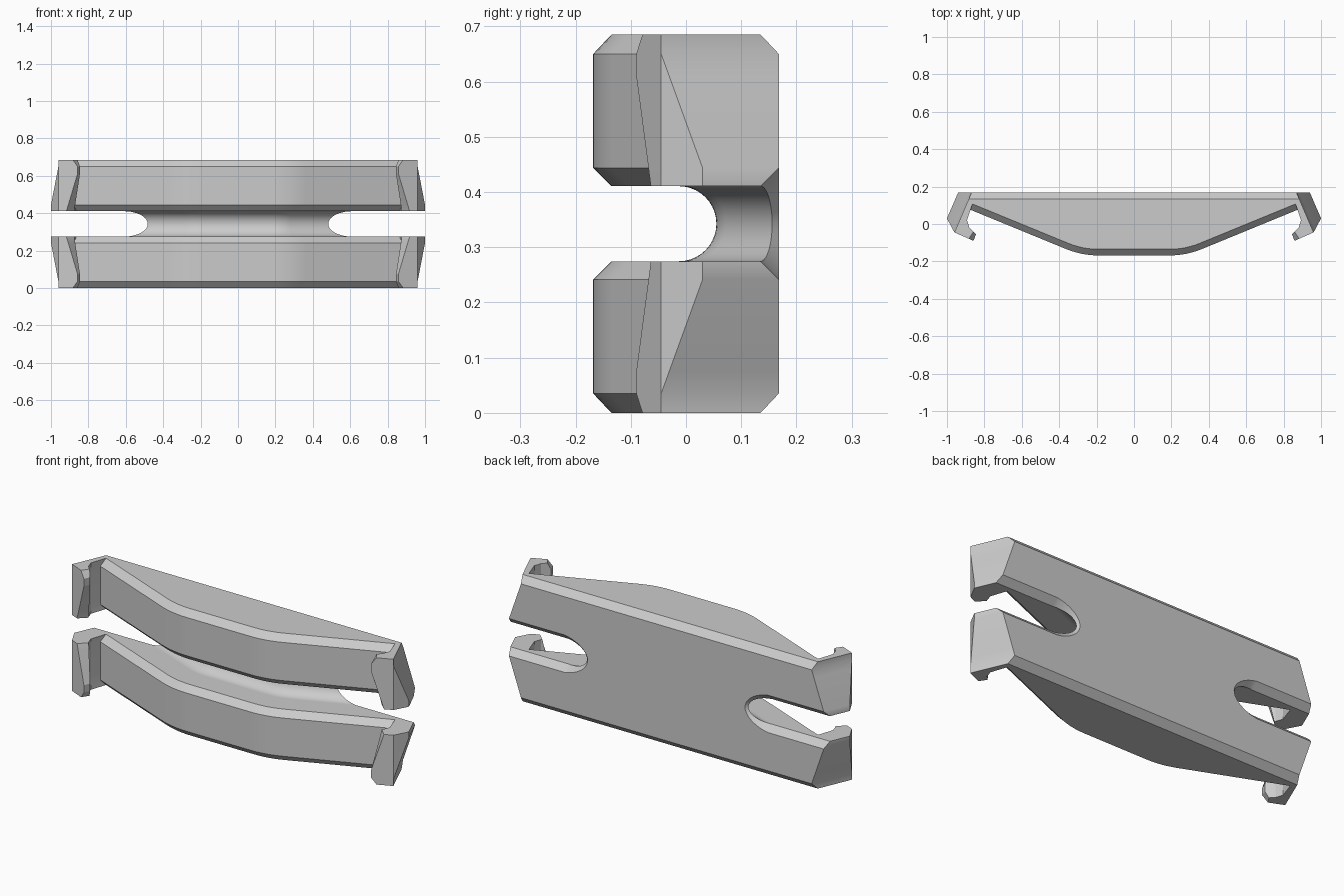
import bpy, bmesh, math

cube = bpy.data.objects.get("Cube")
if cube:
    bpy.data.objects.remove(cube, do_unlink=True)

MID = 0.3425              # height of the groove axis
GROOVE = 0.068            # groove radius
CH = 0.033                # chamfer size
BACK = 0.168              # rear face, and front face mirrored
TOP = 2 * MID
WALL = MID + GROOVE       # upper groove wall
RIM = WALL + CH           # outer rim of the groove chamfer
SLOPE, BEND, RUN = 0.41, 0.28, 0.09
ANGLE = math.atan(SLOPE)
RADIUS = RUN / math.tan(ANGLE / 2)


def front_path(depth, z):
    """Bowed front curve, right half, moved inward by depth."""
    pts = []
    for i in range(7):
        a = ANGLE * i / 6
        r = RADIUS - depth
        pts.append((BEND - RUN + r * math.sin(a), RADIUS - BACK - r * math.cos(a), z))
    return pts


def web_row(a):
    """Groove floor, slot edge and flared rear rim at one angle of the groove."""
    c, s = math.cos(a), math.sin(a)
    depth = BACK - 0.013 + GROOVE * c
    flare = CH - 0.021 * c
    y = BACK - flare
    x = BEND + (y + BACK - depth / math.cos(ANGLE)) / SLOPE
    z = MID + GROOVE * s
    return front_path(depth, z) + [(x, y, z), (x - flare * c, BACK, z + flare * s)]


def section(z):
    """Right half of the clip outline at a height in the upper half."""
    outer = z == TOP
    ch = CH if outer or z == WALL else 0
    pts = front_path(ch, z)
    k = ch * 0.915
    pts += [(0.877 - 0.443 * k, 0.077 + k, z), (0.893, 0.02, z), (0.88, -0.02, z)]
    # hook tip, shortened toward the groove and at the outer corner
    cut = 0.028 if outer else max(0, 0.066 * (0.61 - z) / (0.61 - WALL))
    t = cut / 0.075
    pts += [(0.845 + 0.035 * t, -0.055 + 0.035 * t, z),
            (0.858 + 0.9 * cut, -0.09 + 0.4 * cut, z), (0.96, -0.045, z)]
    # tapered end face and its ridge
    u = min(1, max(0, (z - RIM) / (0.65 - RIM)))
    end = lambda y: 1 - 0.43 * (y - 0.03) - 0.072 * u
    ridge, yb = 0.03 - 0.075 * u, BACK - ch
    slot_x = web_row(math.pi / 2)[-1][0]
    return pts + [(end(ridge), ridge, z), (end(yb), yb, z), (slot_x, yb, z)]


def ring(bm, half):
    pts = half + [(-x, y, z) for x, y, z in reversed(half)]
    return [bm.verts.new(p) for p in pts]


def bridge(bm, a, b, skip=-1):
    for i in range(len(a)):
        j = (i + 1) % len(a)
        if i != skip:
            bm.faces.new((a[i], a[j], b[j], b[i]))


bm = bmesh.new()

# upper arm: stacked outlines with bevelled rims and end hooks
rings = [ring(bm, section(z)) for z in (WALL, RIM, 0.61, 0.65, TOP)]
n = len(rings[0]) // 2
bridge(bm, rings[0], rings[1], skip=n - 1)
for a, b in zip(rings[1:], rings[2:]):
    bridge(bm, a, b)
bm.faces.new(rings[-1])

# groove wall around the joint with the web
join = ring(bm, web_row(math.pi / 2))
m = len(join) // 2
bm.faces.new(rings[0][:n] + join[:m - 2][::-1] + join[m + 2:][::-1] + rings[0][n:])

# lower arm mirrors the upper one
copy = bmesh.ops.duplicate(bm, geom=bm.verts[:] + bm.edges[:] + bm.faces[:])["geom"]
for v in copy:
    if isinstance(v, bmesh.types.BMVert):
        v.co.z = TOP - v.co.z

# web with the rounded groove floor and flared slot ends
STEPS = 20
rows = [ring(bm, web_row(math.pi * (i / STEPS - 0.5))) for i in range(STEPS + 1)]
for a, b in zip(rows, rows[1:]):
    bridge(bm, a, b)

bmesh.ops.remove_doubles(bm, verts=bm.verts[:], dist=0.0002)
bmesh.ops.delete(bm, geom=[v for v in bm.verts if not v.link_faces], context="VERTS")
bmesh.ops.recalc_face_normals(bm, faces=bm.faces[:])

mesh = bpy.data.meshes.new("clip_body")
bm.to_mesh(mesh)
bm.free()
clip = bpy.data.objects.new("clip_body", mesh)
bpy.context.collection.objects.link(clip)

grey = bpy.data.materials.new("plain grey")
grey.use_nodes = True
colour = (0.6, 0.6, 0.6, 1)
grey.diffuse_color = colour
grey.node_tree.nodes["Principled BSDF"].inputs["Base Color"].default_value = colour
mesh.materials.append(grey)

bpy.ops.object.select_all(action="DESELECT")
clip.select_set(True)
bpy.context.view_layer.objects.active = clip
bpy.ops.object.shade_smooth_by_angle(angle=math.radians(20))
# keep the broad flat faces evenly shaded
weighted = clip.modifiers.new("flat_shading", "WEIGHTED_NORMAL")
weighted.keep_sharp = True
